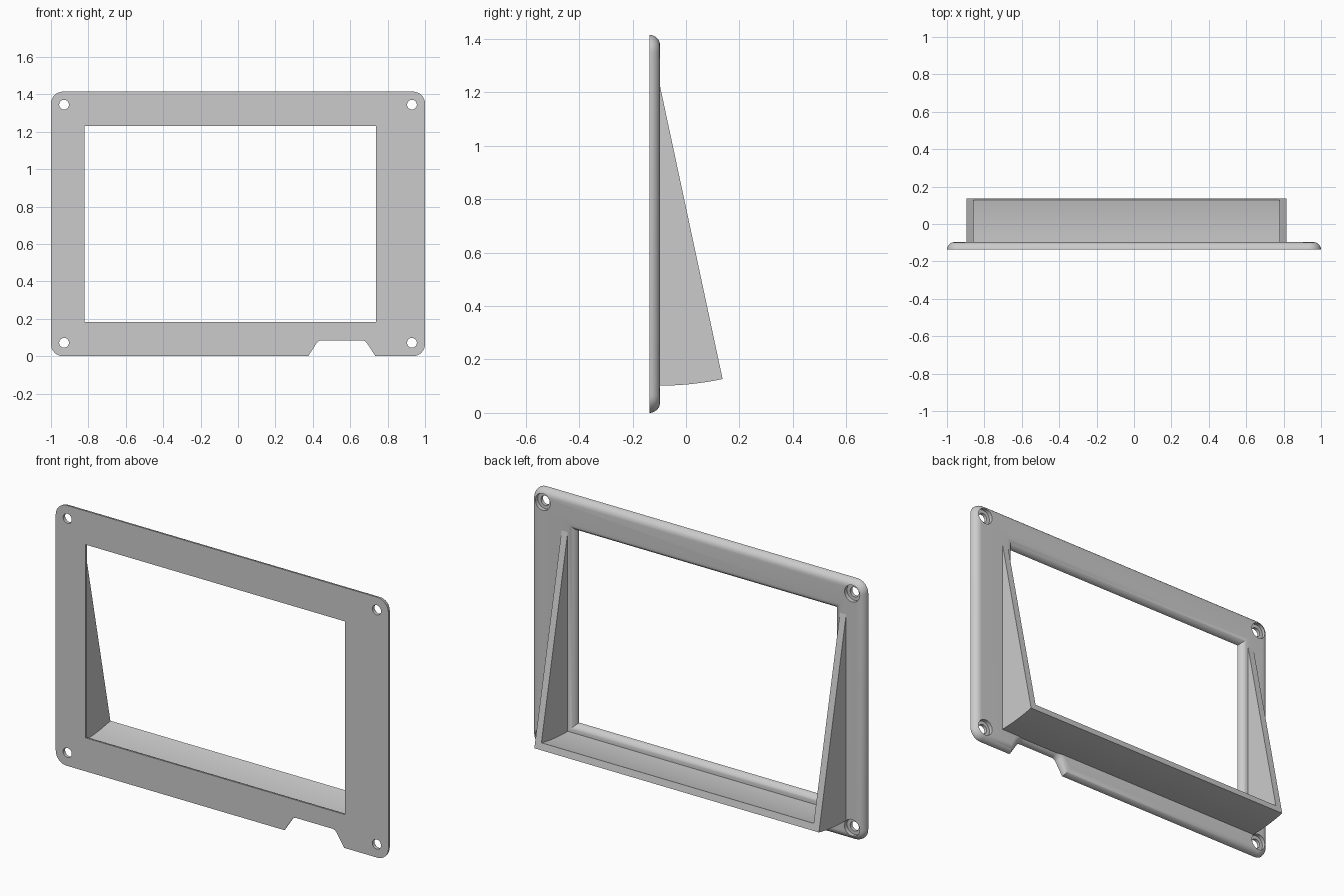
import bpy, bmesh
from math import sin, cos, tan, pi, sqrt
from mathutils import Vector

cube = bpy.data.objects.get("Cube")
if cube:
    bpy.data.objects.remove(cube, do_unlink=True)

FRONT, THICK, HEIGHT = -0.137, 0.04, 1.415
BACK = FRONT + THICK

GREY = (0.6, 0.6, 0.6, 1)
grey = bpy.data.materials.new("matte_grey")
grey.use_nodes = True
grey.diffuse_color = GREY
grey.node_tree.nodes["Principled BSDF"].inputs["Base Color"].default_value = GREY


def loft(name, loops):
    """Closed solid skinned through loops of equal point count."""
    bm = bmesh.new()
    rings = [[bm.verts.new(p) for p in loop] for loop in loops]
    n = len(rings[0])
    for a, b in zip(rings, rings[1:]):
        for i in range(n):
            j = (i + 1) % n
            bm.faces.new((a[i], a[j], b[j], b[i]))
    bm.faces.new(rings[0])
    bm.faces.new(rings[-1])
    bmesh.ops.recalc_face_normals(bm, faces=bm.faces)
    mesh = bpy.data.meshes.new(name)
    bm.to_mesh(mesh)
    bm.free()
    obj = bpy.data.objects.new(name, mesh)
    bpy.context.collection.objects.link(obj)
    mesh.materials.append(grey)
    return obj


def cut(obj, cutter):
    """Subtract the cutter, then discard it."""
    cutter.hide_render = True
    mod = obj.modifiers.new("cut", 'BOOLEAN')
    mod.operation, mod.solver, mod.object = 'DIFFERENCE', 'EXACT', cutter
    bpy.context.view_layer.objects.active = obj
    bpy.ops.object.modifier_apply(modifier=mod.name)
    bpy.data.objects.remove(cutter, do_unlink=True)


def smooth(obj):
    bpy.ops.object.select_all(action='DESELECT')
    obj.select_set(True)
    bpy.context.view_layer.objects.active = obj
    bpy.ops.object.shade_smooth_by_angle(angle=pi / 6)


def rounded(corners, steps=8):
    """Outline in x, z with an arc at each corner that has a radius."""
    pts = []
    for i, (x, z, r) in enumerate(corners):
        p = Vector((x, z))
        if r == 0:
            pts.append(p)
            continue
        to_prev = (Vector(corners[i - 1][:2]) - p).normalized()
        to_next = (Vector(corners[(i + 1) % len(corners)][:2]) - p).normalized()
        half = to_prev.angle(to_next) / 2
        bisector = (to_prev + to_next).normalized()
        centre = p + bisector * r / sin(half)
        # The arc bulges towards the corner, turning from one tangent point to the other
        across = (to_next - to_prev).normalized()
        sweep = pi / 2 - half
        for k in range(steps + 1):
            t = sweep * (2 * k / steps - 1)
            pts.append(centre + (across * sin(t) - bisector * cos(t)) * r)
    return pts


def inset(pts, d):
    """Mitred inward offset of a counter-clockwise outline."""
    out = []
    for i, p in enumerate(pts):
        e1 = (p - pts[i - 1]).normalized()
        e2 = (pts[(i + 1) % len(pts)] - p).normalized()
        n1, n2 = Vector((-e1.y, e1.x)), Vector((-e2.y, e2.x))
        out.append(p + (n1 + n2) * d / (1 + n1.dot(n2)))
    return out


def at_y(pts, y):
    return [(p.x, y, p.y) for p in pts]


def filleted(pts, sign):
    """Loops of a quarter-round edge running from front to back."""
    arc = [k * pi / 16 for k in range(9)]
    return [at_y(inset(pts, sign * THICK * (1 - cos(t))), FRONT + THICK * sin(t)) for t in arc]


# Bezel plate with rounded corners, a cable notch and a rounded back edge
R = 0.065
outline = rounded([(-1, 0, R), (0.375, 0, 0), (0.43, 0.085, 0.035), (0.68, 0.085, 0.035),
                   (0.735, 0, 0), (1, 0, R), (1, HEIGHT, R), (-1, HEIGHT, R)])
bezel = loft("bezel_plate", filleted(outline, 1))

# Screen opening, widening towards the back
opening = rounded([(-0.82, 0.182, 0), (0.738, 0.182, 0), (0.738, 1.232, 0), (-0.82, 1.232, 0)])
cut(bezel, loft("opening_cutter", [at_y(opening, FRONT - 0.1)] + filleted(opening, -1)
                + [at_y(inset(opening, -THICK), BACK + 0.1)]))

# Counterbored screw holes
for x in (-0.93, 0.93):
    for z in (0.072, 1.345):
        profile = [(0.026, FRONT - 0.1), (0.026, FRONT + 0.018), (0.045, FRONT + 0.018), (0.045, BACK + 0.1)]
        cut(bezel, loft("screw_cutter", [
            [(x + r * cos(k * pi / 16), y, z + r * sin(k * pi / 16)) for k in range(32)]
            for r, y in profile]))
smooth(bezel)

# Wedge-shaped hood behind the opening, with a curved floor
PIVOT_Z, RADIUS, WALL, ROOT = 1.222, 1.12, 0.037, BACK - 0.01
LEFT_X, RIGHT_X = 0.816, -0.895


def wedge(name, x0, x1, top, radius, y0, y1):
    ys = [y0 + (y1 - y0) * k / 12 for k in range(13)]
    side = top + [(y, PIVOT_Z - sqrt(radius ** 2 - (y - BACK) ** 2)) for y in ys]
    return loft(name, [[(x, y, z) for y, z in side] for x in (x0, x1)])


hood = wedge("rear_hood", RIGHT_X, LEFT_X, [(BACK, PIVOT_Z), (ROOT, PIVOT_Z)], RADIUS, ROOT, 0.137)
cut(hood, wedge("hood_cutter", RIGHT_X + WALL, LEFT_X - WALL, [(0.4, 2), (-0.3, 2)],
                RADIUS - WALL, -0.3, 0.4))
smooth(hood)
